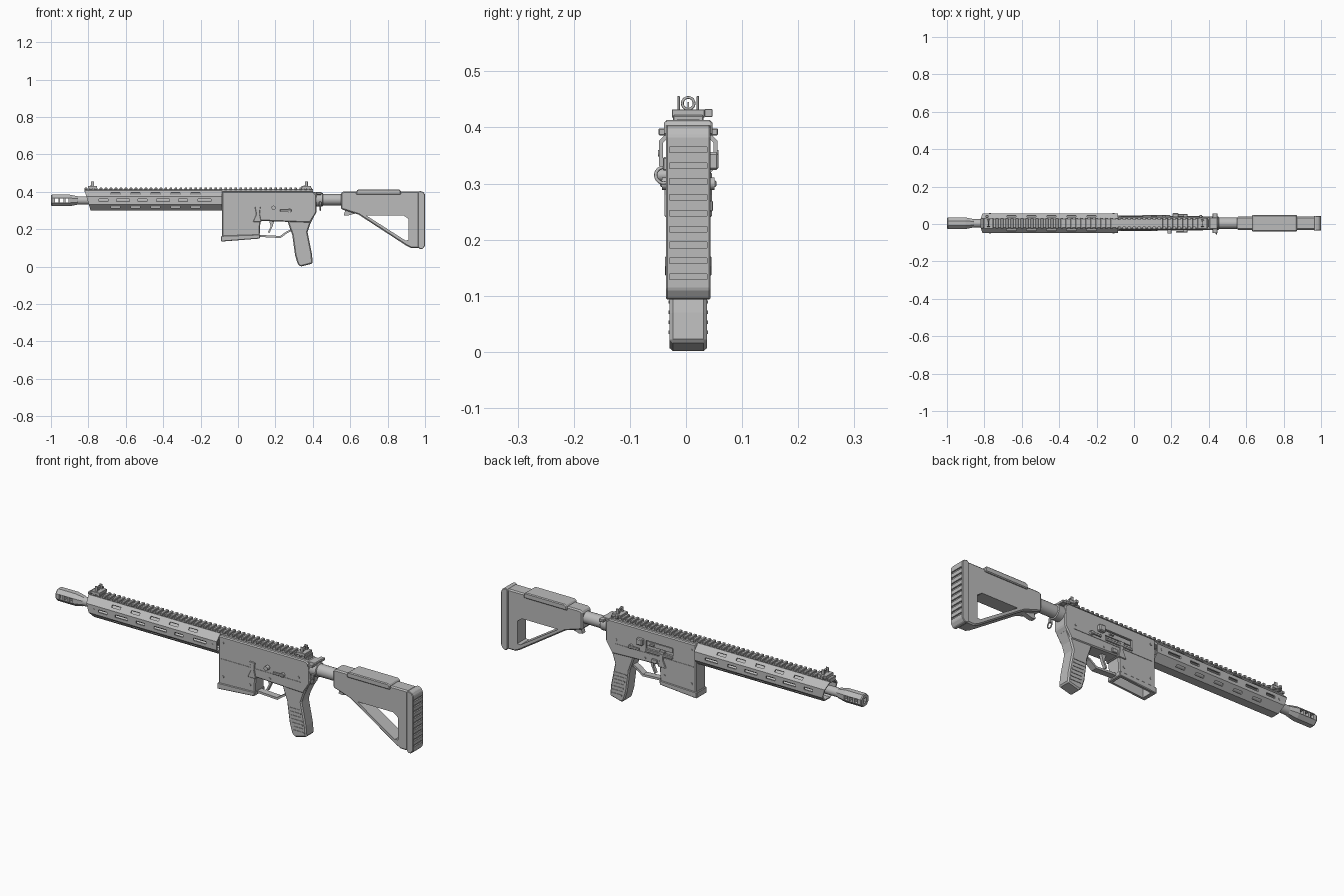
import bpy, bmesh, math
from mathutils import Matrix, Vector

old = bpy.data.objects.get("Cube")
if old:
    bpy.data.objects.remove(old)

MID = 0.004  # the body sits slightly off centre in y

grey = bpy.data.materials.new("gunmetal_grey")
grey.use_nodes = True
colour = (0.5, 0.5, 0.5, 1)
grey.diffuse_color = colour
grey.node_tree.nodes["Principled BSDF"].inputs["Base Color"].default_value = colour


def finish(name, bm, bevel=0, smooth=False):
    bmesh.ops.recalc_face_normals(bm, faces=bm.faces)
    bmesh.ops.translate(bm, verts=bm.verts, vec=(0, MID, 0))
    mesh = bpy.data.meshes.new(name)
    bm.to_mesh(mesh)
    bm.free()
    mesh.materials.append(grey)
    ob = bpy.data.objects.new(name, mesh)
    bpy.context.collection.objects.link(ob)
    bpy.ops.object.select_all(action="DESELECT")
    bpy.context.view_layer.objects.active = ob
    ob.select_set(True)
    if bevel:
        mod = ob.modifiers.new("bevel", "BEVEL")
        mod.width = bevel
        mod.limit_method = "ANGLE"
        bpy.ops.object.modifier_apply(modifier=mod.name)
    if smooth:
        bpy.ops.object.shade_smooth_by_angle(angle=math.radians(40))
    return ob


def boxes(name, items, bevel=0):
    """Each item: centre, size and optional rotation about x."""
    bm = bmesh.new()
    for centre, size, *turn in items:
        rot = Matrix.Rotation(turn[0] if turn else 0, 4, "X")
        m = Matrix.Translation(centre) @ rot @ Matrix.Diagonal((*size, 1))
        bmesh.ops.create_cube(bm, size=1, matrix=m)
    return finish(name, bm, bevel)


def prism(name, outline, half, bevel=0):
    """Side outline in x, z extruded across the width."""
    bm = bmesh.new()
    face = bm.faces.new([bm.verts.new((x, -half, z)) for x, z in outline])
    new = bmesh.ops.extrude_face_region(bm, geom=[face])["geom"]
    verts = [v for v in new if isinstance(v, bmesh.types.BMVert)]
    bmesh.ops.translate(bm, verts=verts, vec=(0, 2 * half, 0))
    return finish(name, bm, bevel)


def lathe(name, profile, z, sides, start=0.0, smooth=True):
    """Rings of (x, radius) around an axis along x, closed at both ends."""
    bm = bmesh.new()
    rings = []
    for x, r in profile:
        angles = [start + math.tau * i / sides for i in range(sides)]
        rings.append([bm.verts.new((x, r * math.cos(a), z + r * math.sin(a))) for a in angles])
    for a, b in zip(rings, rings[1:]):
        for i in range(sides):
            j = (i + 1) % sides
            bm.faces.new((a[i], a[j], b[j], b[i]))
    bm.faces.new(rings[0])
    bm.faces.new(rings[-1])
    return finish(name, bm, smooth=smooth)


def pins(name, spots, length, radius):
    """Short round pins across the width at (x, y, z)."""
    bm = bmesh.new()
    for spot in spots:
        m = Matrix.Translation(spot) @ Matrix.Rotation(math.pi / 2, 4, "X")
        bmesh.ops.create_cone(bm, cap_ends=True, segments=12, radius1=radius,
                              radius2=radius, depth=length, matrix=m)
    return finish(name, bm, smooth=True)


def ring(name, centre, radius, tube):
    bpy.ops.mesh.primitive_torus_add(location=(centre[0], centre[1] + MID, centre[2]),
                                     rotation=(0, math.pi / 2, 0), major_radius=radius,
                                     minor_radius=tube, major_segments=20, minor_segments=8)
    ob = bpy.context.object
    ob.name = name
    ob.data.materials.append(grey)
    bpy.ops.object.shade_smooth()


def cut(target, cutter):
    bpy.context.view_layer.objects.active = target
    mod = target.modifiers.new("cut", "BOOLEAN")
    mod.operation = "DIFFERENCE"
    mod.solver = "EXACT"
    mod.object = cutter
    bpy.ops.object.modifier_apply(modifier=mod.name)
    bpy.data.objects.remove(cutter)


AXIS = 0.354

# Barrel and muzzle brake
lathe("barrel", [(-0.88, 0.022), (-0.1, 0.022)], AXIS, 16)
brake = lathe("muzzle_brake", [(-1, 0.029), (-0.995, 0.033), (-0.9, 0.033), (-0.86, 0.025),
                               (-0.855, 0.023)], AXIS, 8, math.pi / 8, False)
ports = [((-0.97 + 0.028 * i, 0, AXIS), (0.018, 0.1, 0.022)) for i in range(3)]
cut(brake, boxes("brake_ports", ports))
cut(brake, boxes("bore", [((-1, 0, AXIS), (0.05, 0.024, 0.024))]))

# Octagonal handguard shell with a raked front and rows of slots
flat = 0.0525
outer = flat / math.cos(math.pi / 8)
inner = outer - 0.008
guard = lathe("handguard", [(-0.82, inner), (-0.82, outer), (-0.085, outer), (-0.085, inner),
                            (-0.82, inner)], AXIS, 8, math.pi / 8, False)
bm = bmesh.new()
bm.from_mesh(guard.data)
bmesh.ops.delete(bm, geom=[f for f in bm.faces if len(f.verts) == 8], context="FACES_ONLY")
bmesh.ops.remove_doubles(bm, verts=bm.verts, dist=0.0005)
bmesh.ops.recalc_face_normals(bm, faces=bm.faces)
for v in bm.verts:
    if v.co.x < -0.5:
        v.co.x += (AXIS + flat - v.co.z) * 0.3
bm.to_mesh(guard.data)
bm.free()
slots = []
for step in (-3, -2, -1, 0, 1, 3, 4, 5):
    if step == -2:
        continue
    a = step * math.pi / 4
    spots = [-0.72, -0.615, -0.51, -0.4, -0.295, -0.18] if step in (0, 4) else \
        [-0.655 + 0.107 * i for i in range(5)]
    for i, x in enumerate(spots):
        long = 0.07 if step in (0, 4) and i % 2 else 0.048
        if step == 5 or (step == -3 and 5 in ()):
            continue
        slots.append(((x, flat * math.cos(a), AXIS + flat * math.sin(a)), (long, 0.03, 0.013), a))
cut(guard, boxes("slot_cutter", slots))
pins("handguard_screws", [(x, s * 0.052, AXIS) for x in (-0.77, -0.11) for s in (-1, 1)], 0.004, 0.006)

# Receiver with hollow magazine well
receiver = prism("receiver", [(-0.085, 0.402), (0.4, 0.402), (0.42, 0.385), (0.42, 0.29), (0.385, 0.235),
                              (0.12, 0.245), (0.115, 0.152), (-0.085, 0.138)], 0.037, 0.005)
cut(receiver, boxes("well_cutter", [((0.016, 0, 0.2), (0.17, 0.054, 0.2))]))
rim = prism("well_rim", [(-0.09, 0.165), (0.118, 0.172), (0.116, 0.15), (-0.09, 0.134)], 0.041, 0.003)
cut(rim, boxes("rim_cutter", [((0.016, 0, 0.2), (0.17, 0.054, 0.2))]))

# Ejection port and side controls
cut(receiver, boxes("port_cutter", [((0.12, 0.037, 0.33), (0.15, 0.02, 0.042))]))
boxes("bolt", [((0.12, 0.03, 0.335), (0.14, 0.006, 0.022)), ((0.16, 0.036, 0.336), (0.02, 0.012, 0.008))])
boxes("port_cover", [((0.12, 0.039, 0.301), (0.15, 0.008, 0.012))], 0.002)
boxes("receiver_seams", [((0.15, s * 0.0375, 0.288), (0.44, 0.003, 0.003)) for s in (-1, 1)])
boxes("forward_assist", [((0.222, 0.042, 0.34), (0.034, 0.024, 0.032))], 0.004)
for side, tag in ((-1, "right"), (1, "left")):
    pins(tag + "_selector_hub", [(0.275, side * 0.041, 0.3)], 0.012, 0.011)
    boxes(tag + "_selector", [((0.255, side * 0.046, 0.3), (0.06, 0.008, 0.012))], 0.002)
    pins(tag + "_pins", [(x, side * 0.037, z) for x, z in
                         ((-0.06, 0.37), (-0.06, 0.2), (0.09, 0.2), (0.2, 0.26), (0.36, 0.31))], 0.006, 0.006)
prism("bolt_catch", [(0.09, 0.32), (0.12, 0.32), (0.116, 0.28), (0.125, 0.24), (0.08, 0.24), (0.098, 0.28)], 0.042, 0.002)
pins("side_button", [(0.19, -0.046, 0.315)], 0.02, 0.011)
boxes("magazine_release", [((0.145, 0.039, 0.26), (0.03, 0.01, 0.02))], 0.002)

# Trigger and its guard
prism("trigger", [(0.165, 0.25), (0.195, 0.25), (0.185, 0.215), (0.168, 0.18), (0.16, 0.183), (0.175, 0.215)], 0.008)
prism("trigger_guard", [(0.11, 0.17), (0.225, 0.164), (0.262, 0.19), (0.285, 0.2), (0.285, 0.19),
                        (0.264, 0.18), (0.228, 0.153), (0.11, 0.159)], 0.016)

# Pistol grip with side ribs
prism("grip", [(0.262, 0.26), (0.27, 0.225), (0.29, 0.17), (0.305, 0.06), (0.32, 0.012), (0.335, 0),
               (0.4, 0.017), (0.395, 0.07), (0.372, 0.185), (0.385, 0.225), (0.41, 0.275)], 0.033, 0.006)
ribs = [((0.357 - 0.22 * (z - 0.05), s * 0.033, z), (0.06, 0.005, 0.006))
        for s in (-1, 1) for z in [0.035 + 0.018 * i for i in range(7)]]
boxes("grip_ribs", ribs)

# Toothed top rail
boxes("rail_base", [((-0.21, 0, 0.407), (1.22, 0.04, 0.014))])
boxes("rail_teeth", [((-0.813 + 0.0267 * i, 0, 0.416), (0.015, 0.054, 0.012)) for i in range(46)], 0.002)

# Front and rear folding sights
for name, x in (("front_sight", -0.778), ("rear_sight", 0.365)):
    parts = [((x, 0, 0.425), (0.05, 0.058, 0.015)), ((x - 0.008, 0.036, 0.426), (0.014, 0.014, 0.014))]
    parts += [((x, s * 0.017, 0.442), (0.016, 0.005, 0.028)) for s in (-1, 1)]
    boxes(name, parts, 0.001)
    ring(name + "_ring", (x, 0, 0.443), 0.0105, 0.0025)
boxes("front_post", [((-0.778, 0, 0.438), (0.004, 0.003, 0.014))])

# Charging handle, castle nut, buffer tube and sling loop
boxes("charging_handle", [((0.425, 0, 0.392), (0.04, 0.06, 0.016)), ((0.434, 0, 0.392), (0.026, 0.106, 0.013))], 0.002)
lathe("castle_nut", [(0.41, 0.036), (0.452, 0.036), (0.455, 0.032)], 0.358, 16)
lathe("buffer_tube", [(0.41, 0.03), (0.6, 0.03)], 0.358, 20)
boxes("sling_bracket", [((0.44, -0.038, 0.335), (0.014, 0.014, 0.024))], 0.002)
ring("sling_loop", (0.44, -0.044, 0.315), 0.014, 0.003)

# Skeleton stock with triangular opening
stock = prism("stock", [(0.55, 0.395), (0.565, 0.402), (0.97, 0.402), (0.97, 0.1), (0.925, 0.1), (0.9, 0.112),
                        (0.645, 0.278), (0.55, 0.308)], 0.035, 0.006)
cut(stock, prism("stock_opening", [(0.685, 0.274), (0.885, 0.274), (0.912, 0.255), (0.912, 0.142), (0.895, 0.14)], 0.1))
prism("cheek_rest", [(0.63, 0.385), (0.635, 0.408), (0.645, 0.413), (0.86, 0.413), (0.87, 0.408), (0.872, 0.385)], 0.043, 0.004)
prism("stock_lever", [(0.575, 0.305), (0.565, 0.275), (0.585, 0.272), (0.64, 0.288), (0.64, 0.305)], 0.012)

# Ribbed butt pad
pad = prism("butt_pad", [(0.962, 0.105), (0.972, 0.093), (0.988, 0.095), (1, 0.112), (1, 0.385), (0.99, 0.4),
                         (0.97, 0.405), (0.962, 0.395)], 0.04, 0.003)
grooves = [((1, 0, 0.134 + 0.0283 * i), (0.014, 0.066, 0.01)) for i in range(9)]
cut(pad, boxes("groove_cutter", grooves))
